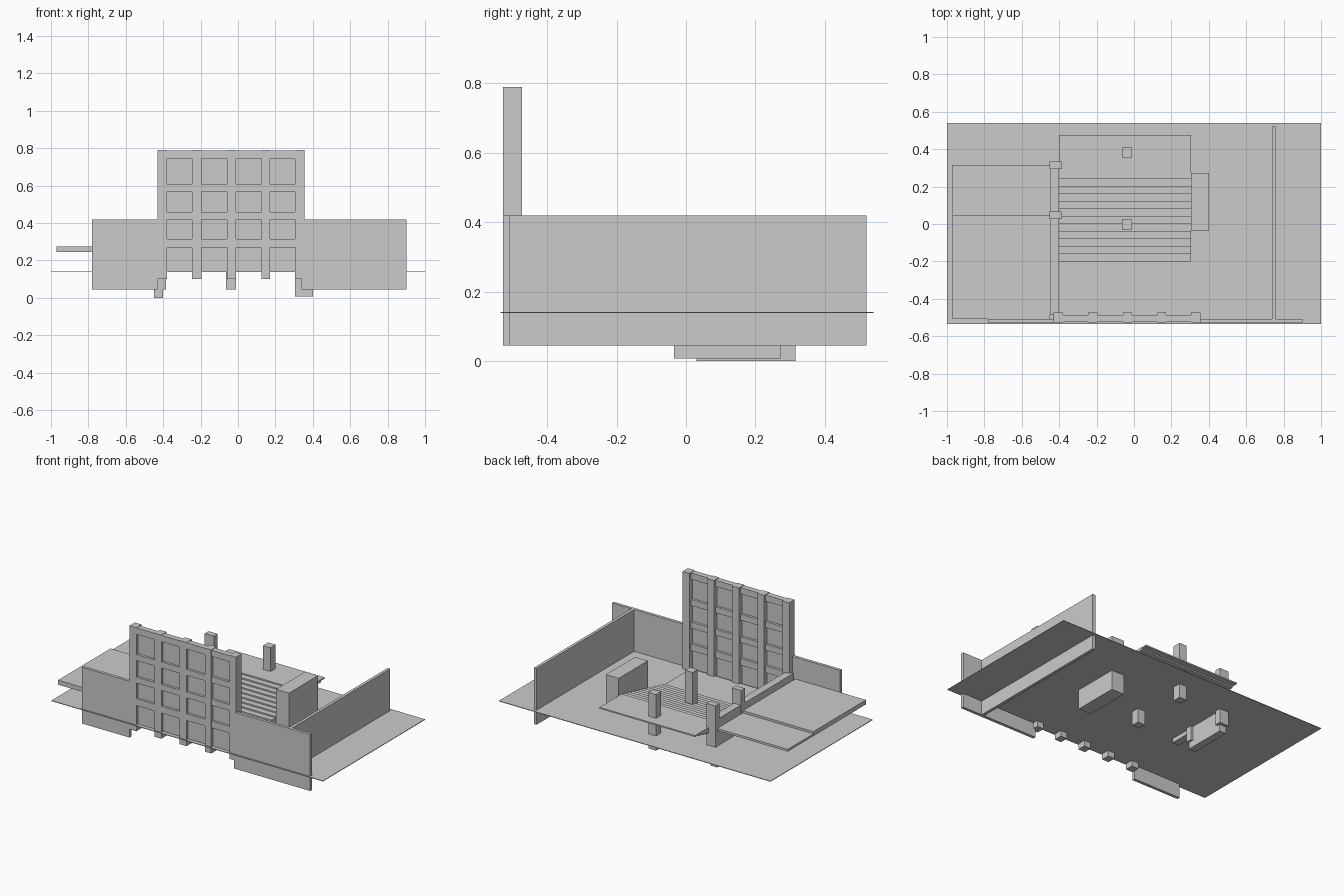
import bpy

if "Cube" in bpy.data.objects:
    bpy.data.objects.remove(bpy.data.objects["Cube"])


def box(name, x0, x1, y0, y1, z0, z1):
    v = [(x, y, z) for x in (x0, x1) for y in (y0, y1) for z in (z0, z1)]
    f = [(0, 1, 3, 2), (4, 6, 7, 5), (0, 4, 5, 1), (2, 3, 7, 6), (0, 2, 6, 4), (1, 5, 7, 3)]
    me = bpy.data.meshes.new(name)
    me.from_pydata(v, [], f)
    ob = bpy.data.objects.new(name, me)
    bpy.context.collection.objects.link(ob)
    return ob


def extrude_x(name, profile, x0, x1):
    n = len(profile)
    v = [(x, y, z) for x in (x0, x1) for y, z in profile]
    f = [tuple(range(n))[::-1], tuple(range(n, 2 * n))]
    f += [(i, (i + 1) % n, n + (i + 1) % n, n + i) for i in range(n)]
    me = bpy.data.meshes.new(name)
    me.from_pydata(v, [], f)
    ob = bpy.data.objects.new(name, me)
    bpy.context.collection.objects.link(ob)
    return ob


# Ground sheet
box("ground_sheet", -1, 1, -0.535, 0.54, 0.138, 0.142)

# Long front walls and the side wall
box("front_wall_left", -0.78, -0.43, -0.527, -0.507, 0.045, 0.42)
box("front_wall_right", 0.34, 0.90, -0.527, -0.507, 0.045, 0.42)
box("side_wall", 0.737, 0.757, -0.507, 0.52, 0.045, 0.42)

# Facade lattice: five posts, four beams, recessed panes
posts = [(-0.43, -0.38), (-0.245, -0.195), (-0.06, -0.01), (0.125, 0.172), (0.305, 0.355)]
beams = [(0.27, 0.315), (0.42, 0.46), (0.57, 0.61), (0.745, 0.787)]
for i, (a, b) in enumerate(posts):
    box(f"facade_post_{i}", a, b, -0.527, -0.472, 0.10, 0.79)
for i in range(4):
    a, b = posts[i][1], posts[i + 1][0]
    for j, (z0, z1) in enumerate(beams):
        box(f"facade_beam_{i}_{j}", a, b, -0.525, -0.487, z0, z1)
        low = beams[j - 1][1] if j else 0.142
        box(f"pane_{i}_{j}", a, b, -0.509, -0.503, low, z0)

# Raked seating slab with stepped top and stepped underside
N = 12
z_low, z_high = 0.15, 0.26
y_low, y_high = -0.2, 0.28
shift = 0.235
dy, dz = (y_high - y_low) / N, (z_high - z_low) / N
top = []
for i in range(N):
    top += [(y_low + i * dy, z_low + i * dz), (y_low + i * dy, z_low + (i + 1) * dz)]
under = [(y + shift, z) for y, z in reversed(top)]
extrude_x("raked_seating", top + under, -0.40, 0.305)
box("stage_floor", -0.40, 0.305, -0.487, 0.035, 0.142, 0.15)

# Upper terrace and its lower rear landing
box("terrace", -0.97, -0.45, -0.507, 0.045, 0.245, 0.275)
box("rear_landing", -0.97, -0.45, 0.045, 0.315, 0.245, 0.26)

# Parapet between terrace and seating, with its deep footing
box("parapet", -0.45, -0.40, -0.487, 0.03, 0.245, 0.32)
box("parapet_footing", -0.45, -0.40, 0.03, 0.315, 0.0, 0.32)
box("footing_step", -0.45, -0.40, -0.12, 0.03, 0.11, 0.245)

# Columns
for i, (x0, x1, y) in enumerate([(-0.452, -0.385, 0.315), (-0.452, -0.385, 0.047),
                                 (-0.065, -0.01, 0.382), (-0.065, -0.01, -0.003)]):
    h = 0.02 if x0 < -0.4 else 0.027
    box(f"column_{i}", x0, x1, y - h, y + h, 0.045, 0.418)

# Service block beside the seating
box("service_block", 0.305, 0.40, -0.035, 0.272, 0.008, 0.375)
